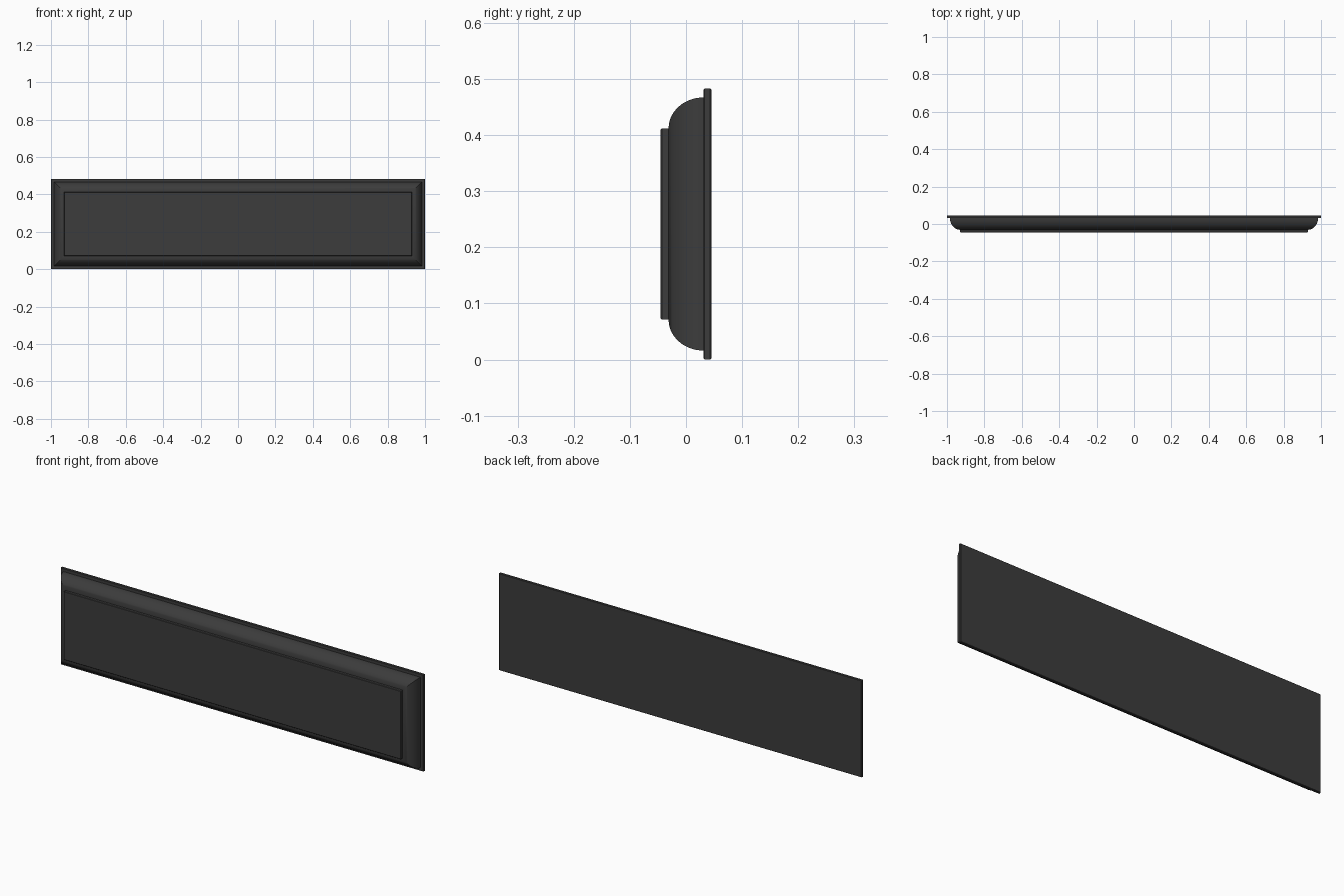
import bpy, bmesh, math

if "Cube" in bpy.data.objects:
    bpy.data.objects.remove(bpy.data.objects["Cube"])

W, H = 2.0, 0.483
mat = bpy.data.materials.new("dark_grey")
mat.diffuse_color = (0.045, 0.045, 0.045, 1)
mat.use_nodes = True
mat.node_tree.nodes["Principled BSDF"].inputs["Base Color"].default_value = mat.diffuse_color


def stepped_panel(name, profile):
    """Loft rectangles, each given as (inset from outer edge, y), and cap both ends."""
    bm = bmesh.new()
    rings = []
    for inset, y in profile:
        x, z0, z1 = W / 2 - inset, inset, H - inset
        rings.append([bm.verts.new(p) for p in
                      ((-x, y, z0), (x, y, z0), (x, y, z1), (-x, y, z1))])
    for a, b in zip(rings, rings[1:]):
        for i in range(4):
            j = (i + 1) % 4
            bm.faces.new((a[i], a[j], b[j], b[i]))
    bm.faces.new(rings[0])
    bm.faces.new(rings[-1])
    bmesh.ops.recalc_face_normals(bm, faces=bm.faces)
    me = bpy.data.meshes.new(name)
    bm.to_mesh(me)
    bm.free()
    me.materials.append(mat)
    ob = bpy.data.objects.new(name, me)
    bpy.context.collection.objects.link(ob)
    bpy.ops.object.select_all(action='DESELECT')
    bpy.context.view_layer.objects.active = ob
    ob.select_set(True)
    bpy.ops.object.shade_smooth_by_angle(angle=math.radians(30))
    return ob


def slab(inset, back, front, c=0.002):
    """Flat plate profile with small softened edges."""
    return [(inset + c, back), (inset, back - c), (inset, front + c), (inset + c, front)]


# Thin plate at the back
stepped_panel("back_plate", slab(0.0, 0.045, 0.031))

# Quarter-round moulded body
N = 14
curve = [(0.071 - 0.055 * math.cos(t), 0.031 - 0.062 * math.sin(t))
         for t in (i * math.pi / 2 / N for i in range(N + 1))]
stepped_panel("moulded_body", curve)

# Raised panel on the front
stepped_panel("front_panel", slab(0.071, -0.029, -0.045))
